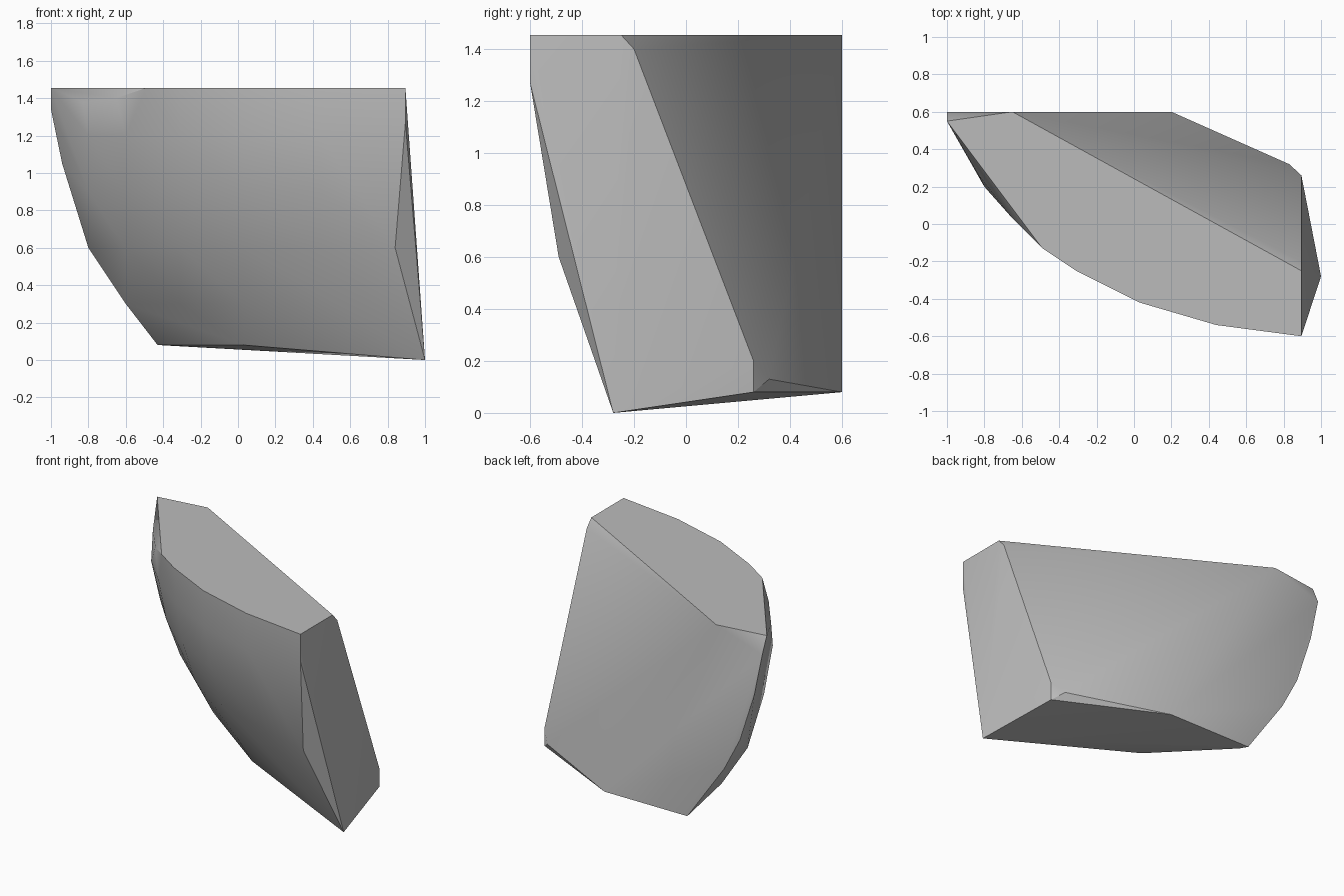
import bpy
import bmesh
import math
from mathutils import Vector

default_cube = bpy.data.objects.get("Cube")
if default_cube:
    bpy.data.objects.remove(default_cube, do_unlink=True)


def make_material(name, value):
    material = bpy.data.materials.new(name)
    material.use_nodes = True
    colour = (value, value, value, 1)
    material.diffuse_color = colour
    material.node_tree.nodes["Principled BSDF"].inputs["Base Color"].default_value = colour
    return material


def curved_shell_points(centre, radius, columns, rows, back_limit):
    """Points on the part of a large sphere that forms the rounded front."""
    points = []
    for z in rows:
        for x in columns:
            depth_squared = radius ** 2 - (x - centre.x) ** 2 - (z - centre.z) ** 2
            if depth_squared > 0:
                y = centre.y - math.sqrt(depth_squared)
                if y < back_limit:
                    points.append((x, y, z))
    return points


def build_hull(name, points, material):
    mesh = bpy.data.meshes.new(name)
    bm = bmesh.new()
    for point in points:
        bm.verts.new(point)
    result = bmesh.ops.convex_hull(bm, input=bm.verts[:])
    unused = {v for key in ("geom_interior", "geom_unused") for v in result[key]
              if isinstance(v, bmesh.types.BMVert) and v.is_valid}
    bmesh.ops.delete(bm, geom=list(unused), context="VERTS")
    # Merge the triangles of each flat cut
    bmesh.ops.dissolve_limit(bm, angle_limit=math.radians(0.5),
                             verts=bm.verts[:], edges=bm.edges[:])
    bmesh.ops.recalc_face_normals(bm, faces=bm.faces[:])
    bm.to_mesh(mesh)
    bm.free()
    mesh.materials.append(material)
    obj = bpy.data.objects.new(name, mesh)
    bpy.context.collection.objects.link(obj)
    return obj


TOP, BACK, SIDE, BASE = 1.455, 0.6, 0.895, 0.08

# Flat top outline, with the rounded front edge first
top_outline = [(SIDE, -0.6), (0.44, -0.54), (0.03, -0.42), (-0.31, -0.25),
               (-0.49, -0.13), (-1, 0.55), (-0.65, BACK), (SIDE, -0.25)]
points = [(x, y, TOP) for x, y in top_outline]

# Chipped rim below the top corner
points += [(-0.65, 0.03, 1.4), (-0.83, 0.26, 1.38)]

# Rounded edge of the flat back
back_edge = [(-1, 1.34), (-0.94, 1.05), (-0.83, 0.71), (-0.71, 0.48),
             (-0.43, BASE), (0.2, BASE)]
points += [(x, BACK, z) for x, z in back_edge]

# Side cut and the narrow facet in front of it
side_cut = [(-0.6, 1.27), (-0.2, 1.4), (0.26, 0.2), (0.26, BASE)]
points += [(SIDE, y, z) for y, z in side_cut]
points += [(0.84, -0.49, 0.6), (1, -0.28, 0), (0.83, 0.32, 0.13)]

# Front edge of the base
points += [(0.03, 0.11, BASE), (-0.4, 0.55, BASE)]

# Rounded front
points += curved_shell_points(Vector((0.9, 1.65, 1.5)), 2.255,
                              columns=(0.44, 0.03, -0.31, -0.6, -0.8),
                              rows=(1.2, 0.9, 0.6, 0.3), back_limit=0.52)

stone = build_hull("stone_fragment", points, make_material("stone_grey", 0.5))

bpy.ops.object.select_all(action="DESELECT")
stone.select_set(True)
bpy.context.view_layer.objects.active = stone
bpy.ops.object.shade_smooth_by_angle(angle=math.radians(30))
